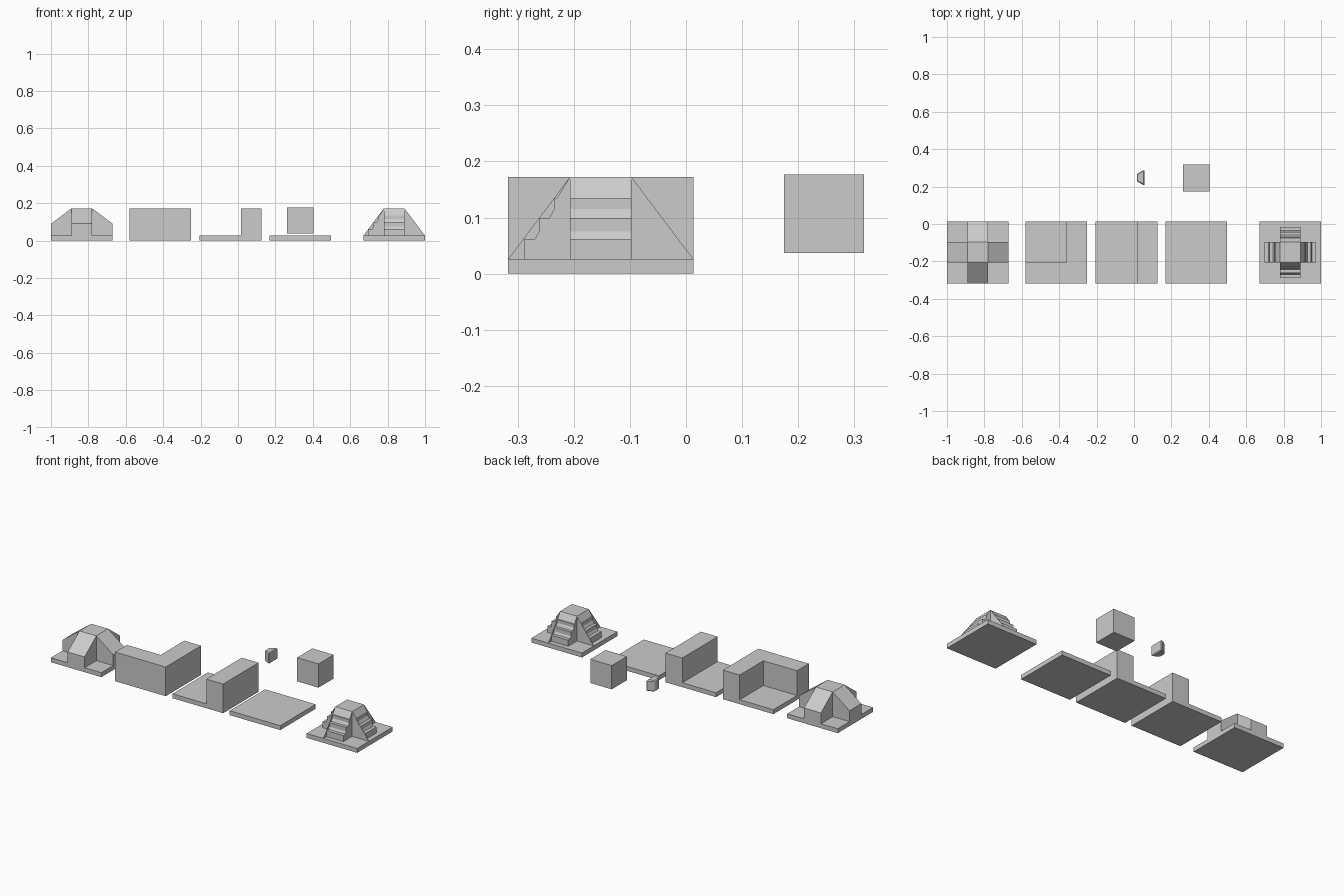
import bpy, bmesh
from math import pi
from mathutils import Matrix, Vector

if "Cube" in bpy.data.objects:
    bpy.data.objects.remove(bpy.data.objects["Cube"])

TILE, CELL = 0.33, 0.11        # tile side, one third of it
BASE, TOP = 0.026, 0.172       # slab thickness, wall height
ROW_Y = -0.152                 # y centre of the tile row
H = TILE / 2
C = CELL / 2


def finish(name, bm, loc):
    bmesh.ops.remove_doubles(bm, verts=bm.verts, dist=1e-5)
    bmesh.ops.recalc_face_normals(bm, faces=bm.faces)
    me = bpy.data.meshes.new(name)
    bm.to_mesh(me)
    bm.free()
    ob = bpy.data.objects.new(name, me)
    ob.location = loc
    bpy.context.collection.objects.link(ob)
    return ob


def prism(name, outline, z0, z1, loc):
    """Vertical prism from an xy outline."""
    bm = bmesh.new()
    face = bm.faces.new([bm.verts.new((x, y, z0)) for x, y in outline])
    ext = bmesh.ops.extrude_face_region(bm, geom=[face], use_keep_orig=True)
    up = [v for v in ext["geom"] if isinstance(v, bmesh.types.BMVert)]
    bmesh.ops.translate(bm, verts=up, vec=(0, 0, z1 - z0))
    return finish(name, bm, loc)


def rect(x0, x1, y0, y1):
    return [(x0, y0), (x1, y0), (x1, y1), (x0, y1)]


def four_arms(name, profile, loc, panel=None):
    """Cross of four equal arms; profile is (distance from tile edge, z).
    Panel is an optional different outline for one side of every arm."""
    bm = bmesh.new()
    for k in range(4):
        rot = Matrix.Rotation(k * pi / 2, 3, 'Z')

        def ring(points, x):
            return [bm.verts.new(rot @ Vector((x, d - H, z))) for d, z in points]
        a, b = ring(profile, -C), ring(profile, C)
        for i in range(len(profile) - 1):
            bm.faces.new((a[i], b[i], b[i + 1], a[i + 1]))
        foot = [(CELL, BASE)]
        bm.faces.new(b + ring(foot, C))
        if panel:
            bm.faces.new(ring(panel, -C))
        else:
            bm.faces.new(a + ring(foot, -C))
    # flat platform in the middle
    bm.faces.new([bm.verts.new((x, y, TOP)) for x, y in rect(-C, C, -C, C)])
    return finish(name, bm, loc)


slab = rect(-H, H, -H, H)

# crossing tile: four ramps ending in a low upright face
crossing = (-0.835, ROW_Y, 0)
prism("ramp_tile_base", slab, 0, BASE, crossing)
four_arms("ramp_cross", [(0, BASE), (0, 0.09), (CELL, TOP)], crossing)

# corner tile: L-shaped wall round a low floor
corner = (-0.415, ROW_Y, 0)
prism("corner_wall", [(-H, -H), (H, -H), (H, H), (C, H), (C, -C), (-H, -C)],
      0, TOP, corner)
prism("corner_floor", rect(-H, C, -C, H), 0, BASE, corner)

# straight wall tile
straight = (-0.04, ROW_Y, 0)
prism("straight_wall", rect(C, H, -H, H), 0, TOP, straight)
prism("straight_floor", rect(-H, C, -H, H), 0, BASE, straight)

# plain floor tile
prism("floor_tile", slab, 0, BASE, (0.333, ROW_Y, 0))

# stair tile: four stepped flights, each with one closed side panel
stairs = (0.835, ROW_Y, 0)
prism("stair_tile_base", slab, 0, BASE, stairs)
four_arms("stair_cross",
          [(0.028, BASE), (0.028, 0.062), (0.048, 0.062), (0.055, 0.075),
           (0.055, 0.099), (0.073, 0.099), (0.082, 0.115), (0.082, 0.135),
           (0.087, 0.135), (CELL, TOP)],
          stairs, panel=[(0, BASE), (CELL, TOP), (CELL, BASE)])

# loose block
prism("loose_block", rect(-0.07, 0.07, -0.071, 0.071), 0.037, 0.177,
      (0.333, 0.246, 0))

# small wedge with chamfered rims
wedge = prism("small_wedge",
              [(-0.021, -0.02), (0.021, -0.043), (0.021, 0.043), (-0.021, 0.02)],
              0.07, 0.135, (0.036, 0.248, 0))
bev = wedge.modifiers.new("chamfer", 'BEVEL')
bev.width = 0.005
bev.segments = 1
